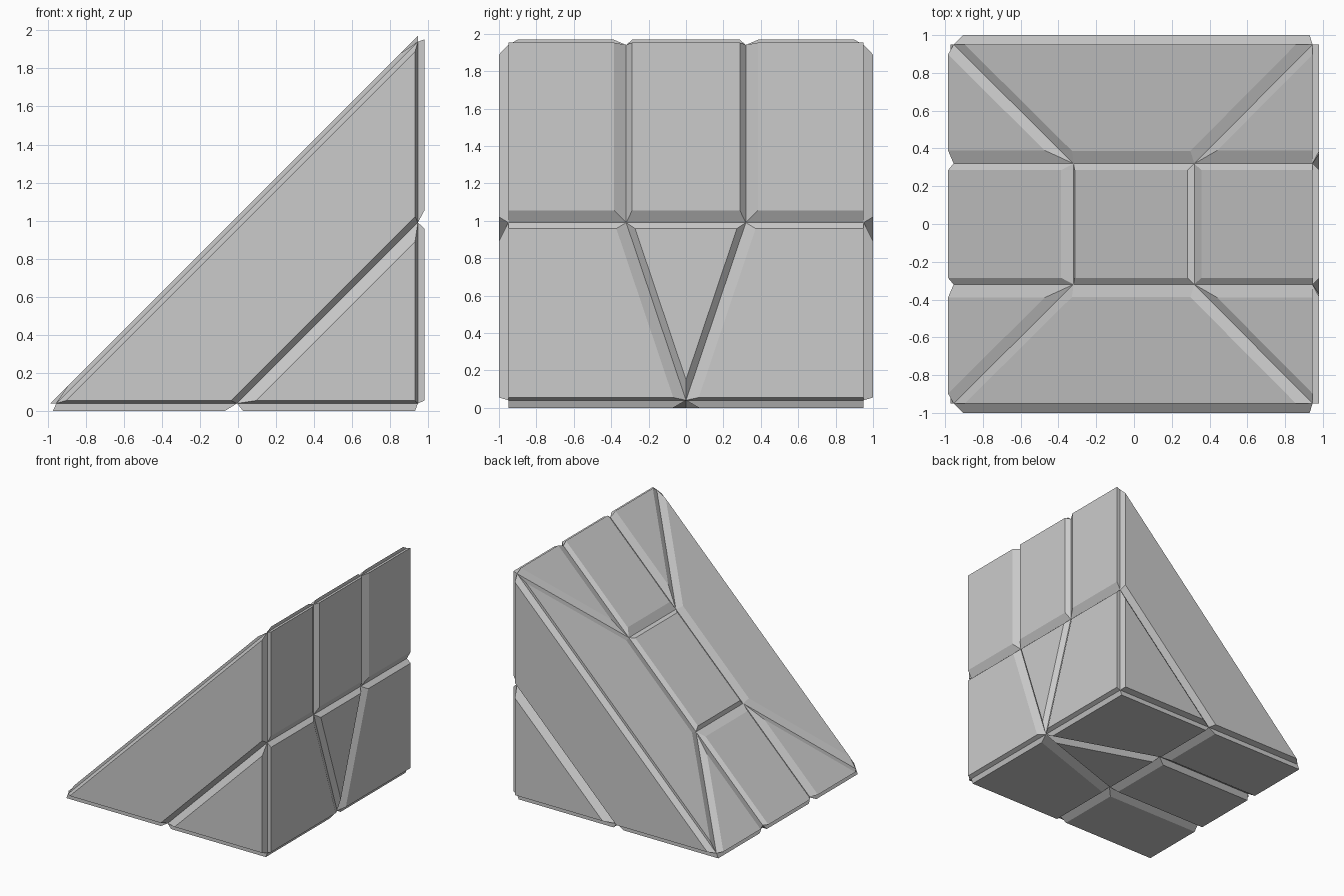
import bpy, bmesh
from mathutils import Vector

if "Cube" in bpy.data.objects:
    bpy.data.objects.remove(bpy.data.objects["Cube"])

W, G = 0.95, 0.32            # half width at groove depth, groove position
XL, XR, ZB, L = -0.955, 0.945, 0.04, 1.90
M = L / 2                    # middle of each leg of the wedge
WIDE, THIN = 0.065, 0.032    # bevel widths beside the grooves

bm = bmesh.new()


def panel(points, insets, normal, rise):
    """Raised panel: insets[i] belongs to the edge points[i] -> points[i+1]."""
    pts = [Vector(p) for p in points]
    normal = Vector(normal).normalized()
    centre = sum(pts, Vector()) / len(pts)
    n = len(pts)
    inward = []
    for i in range(n):
        d = normal.cross(pts[(i + 1) % n] - pts[i]).normalized()
        inward.append(d if d.dot(centre - pts[i]) > 0 else -d)
    low = [bm.verts.new(p) for p in pts]
    top = []
    for i in range(n):
        n1, n2, d1, d2 = inward[i - 1], inward[i], insets[i - 1], insets[i]
        c = n1.dot(n2)
        k = 1 - c * c
        q = pts[i] + n1 * (d1 - c * d2) / k + n2 * (d2 - c * d1) / k
        top.append(bm.verts.new(q + normal * rise))
    bm.faces.new(top)
    for i in range(n):
        j = (i + 1) % n
        bm.faces.new((low[i], low[j], top[j], top[i]))


def leg_face(place, normal, rise, out):
    """Upright or bottom face; place(y, t) maps onto it."""
    def add(shape, insets):
        panel([place(y, t) for y, t in shape], insets, normal, rise)
    add([(-G, M), (G, M), (G, L), (-G, L)], [WIDE, THIN, -out, THIN])
    add([(0, 0), (G, M), (-G, M)], [0.035, THIN, 0.035])
    for s in (1, -1):
        add([(s * G, M), (s * W, M), (s * W, L), (s * G, L)], [WIDE, 0, -out, WIDE])
        add([(0, 0), (s * W, 0), (s * W, M), (s * G, M)], [0.015, 0, THIN, 0.06])


# Upright face and matching bottom face
leg_face(lambda y, t: (XR, y, ZB + t), (1, 0, 0), 0.035, 0.012)
leg_face(lambda y, t: (XR - t, y, ZB), (0, 0, -1), 0.04, 0.017)


# Sloping face
def slope(shape, insets):
    panel([(x, y, x - XL + ZB) for x, y in shape], insets, (-1, 0, 1), 0.021)


slope([(-G, -G), (G, -G), (G, G), (-G, G)], [0.035, 0.03, 0.035, 0.03])
for end, g in ((XL, -G), (XR, G)):
    slope([(g, -G), (end, -G), (end, G), (g, G)], [0.035, -0.021, 0.035, 0.072])
    for s in (1, -1):
        slope([(g, s * G), (end, s * G), (end, s * W)], [0.07, -0.021, 0.055])
for s in (1, -1):
    slope([(-G, s * G), (G, s * G), (XR, s * W), (XL, s * W)], [0.067, 0.06, 0, 0.06])

# Triangular side faces
for s in (1, -1):
    y = s * W
    mid, edge = (XR - M, y, ZB), (XR, y, ZB + M)
    panel([(XL, y, ZB), mid, edge, (XR, y, ZB + L)],
          [0.015, 0.032, 0.015, 0.026], (0, s, 0), 0.05)
    panel([mid, (XR, y, ZB), edge], [0.015, 0.015, 0.06], (0, s, 0), 0.05)

# Weld the panels into one closed shell
bmesh.ops.remove_doubles(bm, verts=bm.verts, dist=0.0005)
bmesh.ops.recalc_face_normals(bm, faces=bm.faces)
mesh = bpy.data.meshes.new("panelled_wedge")
bm.to_mesh(mesh)
bm.free()
bpy.context.collection.objects.link(bpy.data.objects.new("panelled_wedge", mesh))
